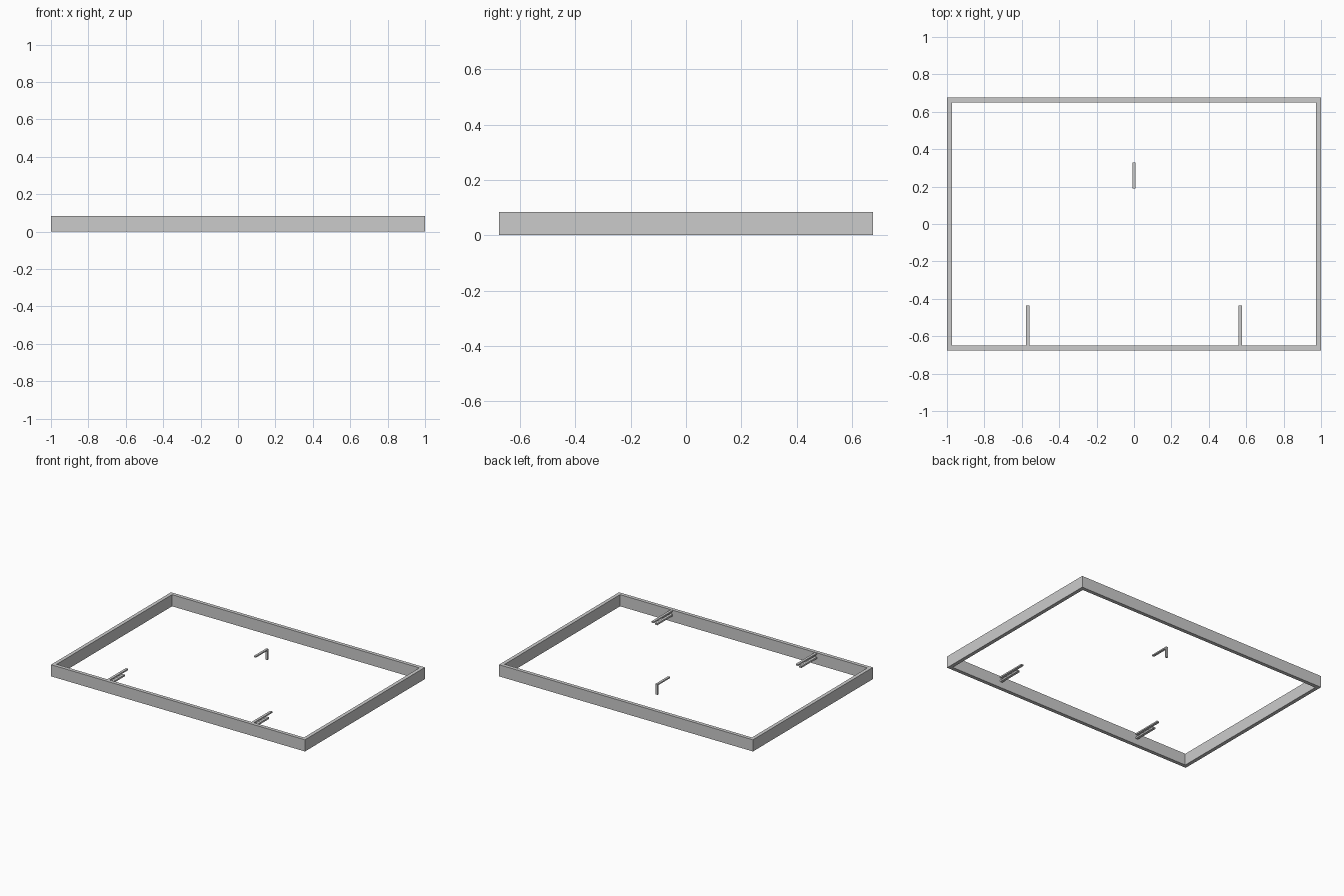
import bpy

cube = bpy.data.objects.get("Cube")
if cube:
    bpy.data.objects.remove(cube, do_unlink=True)

grey = bpy.data.materials.new("plain grey")
grey.use_nodes = True
grey.diffuse_color = (0.6, 0.6, 0.6, 1)
grey.node_tree.nodes["Principled BSDF"].inputs["Base Color"].default_value = (0.6, 0.6, 0.6, 1)

# Overall frame size
HALF_X, HALF_Y, HEIGHT, WALL = 1.0, 0.675, 0.083, 0.026


def mesh_object(name, verts, faces):
    mesh = bpy.data.meshes.new(name)
    mesh.from_pydata(verts, [], faces)
    mesh.materials.append(grey)
    obj = bpy.data.objects.new(name, mesh)
    bpy.context.collection.objects.link(obj)
    return obj


def extruded_profile(name, profile, x, width):
    """Extrude a (y, z) outline sideways, centred on x."""
    n = len(profile)
    verts = [(x + side * width / 2, y, z) for side in (-1, 1) for y, z in profile]
    faces = [tuple(reversed(range(n))), tuple(range(n, 2 * n))]
    faces += [(i, (i + 1) % n, n + (i + 1) % n, n + i) for i in range(n)]
    return mesh_object(name, verts, faces)


def bar(name, x, width, y0, y1, z0, z1):
    return extruded_profile(name, [(y0, z0), (y1, z0), (y1, z1), (y0, z1)], x, width)


# Rectangular frame: four loops of corners joined into one closed ring
corners = [(-1, -1), (1, -1), (1, 1), (-1, 1)]
loops = [(0, 0), (0, HEIGHT), (WALL, HEIGHT), (WALL, 0)]
verts = [(cx * (HALF_X - inset), cy * (HALF_Y - inset), z)
         for inset, z in loops for cx, cy in corners]
faces = []
for k in range(4):
    a, b = 4 * k, 4 * ((k + 1) % 4)
    for i in range(4):
        j = (i + 1) % 4
        faces.append((a + i, a + j, b + j, b + i))
mesh_object("frame", verts, faces)

# Paired front brackets: long upper arm over a shorter lower arm
inner = -HALF_Y + WALL
for side, x in (("right", -0.568), ("left", 0.568)):
    bar(f"{side}_upper_arm", x, 0.018, inner, -0.437, 0.071, 0.081)
    bar(f"{side}_lower_arm", x, 0.018, inner, -0.475, 0.042, 0.054)

# Bent centre hook: flat arm with a leg dropping at its back end
hook = [(0.19, 0.072), (0.32, 0.072), (0.32, 0.005),
        (0.33, 0.005), (0.33, 0.081), (0.19, 0.081)]
extruded_profile("centre_hook", hook, 0, 0.016)
